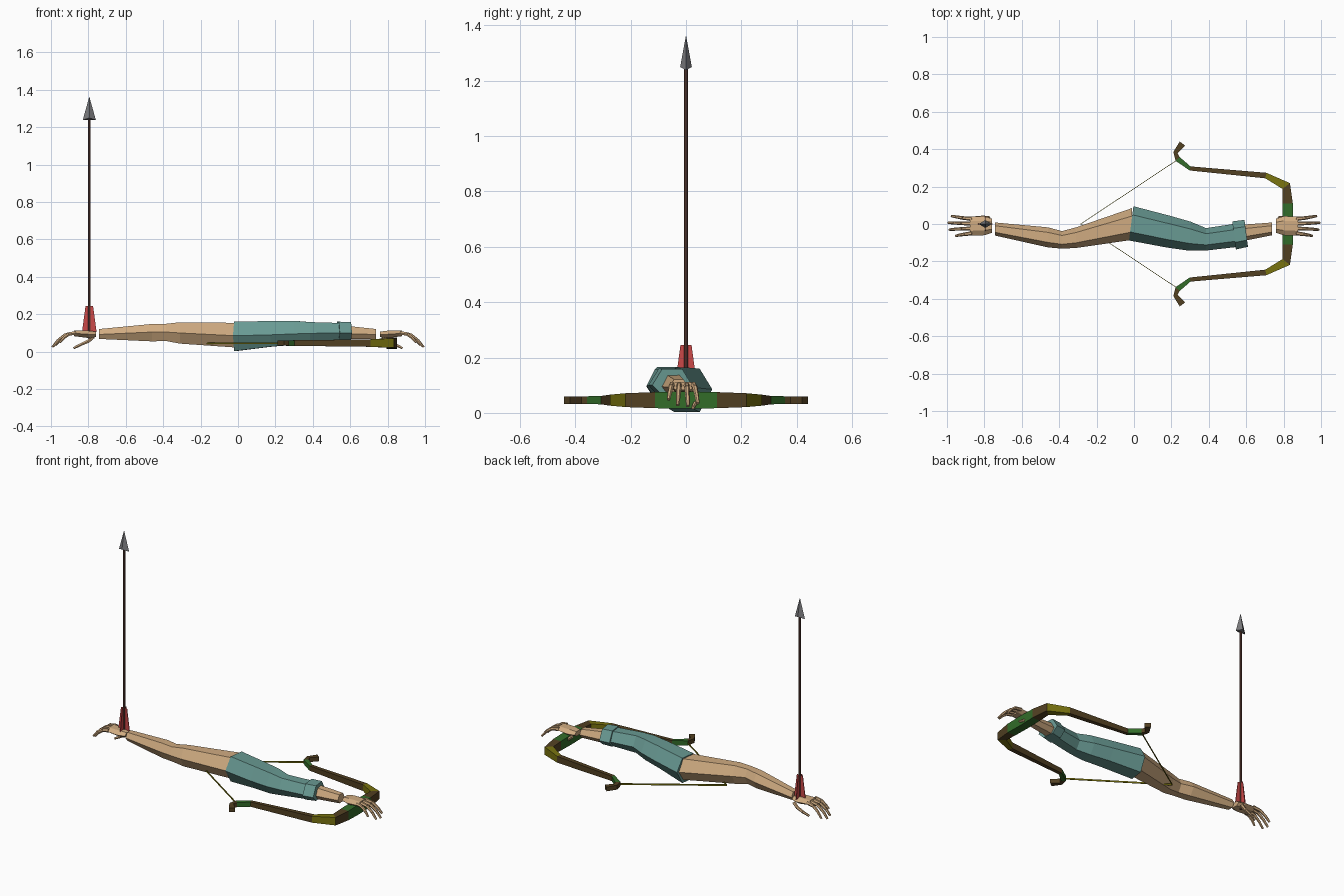
import bpy, bmesh, math
from mathutils import Vector

if "Cube" in bpy.data.objects:
    bpy.data.objects.remove(bpy.data.objects["Cube"])


def material(name, r, g, b):
    m = bpy.data.materials.new(name)
    m.diffuse_color = (r, g, b, 1)
    m.use_nodes = True
    m.node_tree.nodes["Principled BSDF"].inputs["Base Color"].default_value = m.diffuse_color
    return m


SKIN = material("skin tan", 0.63, 0.41, 0.22)
TEAL = material("sleeve teal", 0.14, 0.32, 0.29)
BROWN = material("bow brown", 0.085, 0.052, 0.016)
OLIVE = material("bow olive", 0.19, 0.17, 0.005)
GREEN = material("bow green", 0.032, 0.15, 0.022)
SHAFT = material("shaft brown", 0.12, 0.05, 0.036)
STEEL = material("arrowhead grey", 0.20, 0.20, 0.21)
RED = material("feather red", 0.60, 0.065, 0.065)


def loft(name, rings, mats, seg_mats=None):
    """Skin equal-sized rings of points and cap both ends."""
    bm = bmesh.new()
    vs = [[bm.verts.new(p) for p in ring] for ring in rings]
    n = len(vs[0])
    for i in range(len(vs) - 1):
        for j in range(n):
            k = (j + 1) % n
            f = bm.faces.new((vs[i][j], vs[i][k], vs[i + 1][k], vs[i + 1][j]))
            f.material_index = seg_mats[i] if seg_mats else 0
    for ring, s in ((vs[0], 0), (vs[-1], -1)):
        f = bm.faces.new(ring)
        f.material_index = seg_mats[s] if seg_mats else 0
    bmesh.ops.recalc_face_normals(bm, faces=bm.faces)
    me = bpy.data.meshes.new(name)
    bm.to_mesh(me)
    bm.free()
    for m in mats:
        me.materials.append(m)
    ob = bpy.data.objects.new(name, me)
    bpy.context.collection.objects.link(ob)
    return ob


def hex_ring(x, y0, y1, zb, zm, zt, slant=0.0):
    """Six-sided arm section: flat top and bottom, ridge on each side."""
    c, h = (y0 + y1) / 2, (y1 - y0) / 2
    pts = [(c - h, zm), (c - h / 2, zt), (c + h / 2, zt),
           (c + h, zm), (c + h / 2, zb), (c - h / 2, zb)]
    return [(x + slant * (y - c), y, z) for y, z in pts]


def tube(a, b, r0, r1, n=6):
    a, b = Vector(a), Vector(b)
    q = (b - a).to_track_quat('Z', 'Y')
    angles = [2 * math.pi * i / n for i in range(n)]
    return [[p + q @ Vector((r * math.cos(t), r * math.sin(t), 0)) for t in angles]
            for p, r in ((a, r0), (b, r1))]


def ribbon(points, z):
    """Rectangular sections along a flat path of (x, y, half width, half height)."""
    rings = []
    for i, (x, y, w, h) in enumerate(points):
        a = points[max(i - 1, 0)]
        b = points[min(i + 1, len(points) - 1)]
        n = Vector((a[1] - b[1], b[0] - a[0])).normalized() * w
        rings.append([(x + n.x, y + n.y, z - h), (x + n.x, y + n.y, z + h),
                      (x - n.x, y - n.y, z + h), (x - n.x, y - n.y, z - h)])
    return rings


# Bare arm
loft("bare_arm", [hex_ring(*s) for s in (
    (-0.742, -0.062, 0.008, 0.068, 0.092, 0.121),
    (-0.46, -0.125, -0.018, 0.055, 0.105, 0.148),
    (-0.385, -0.132, -0.038, 0.057, 0.105, 0.149),
    (-0.31, -0.128, -0.018, 0.043, 0.100, 0.157),
    (-0.01, -0.085, 0.085, 0.022, 0.085, 0.154))], [SKIN])

# Sleeve, cuff and wrist of the other arm
loft("sleeve", [hex_ring(*s) for s in (
    (-0.015, -0.088, 0.095, 0.003, 0.085, 0.160, 0.13),
    (0.18, -0.125, 0.045, 0.027, 0.090, 0.164, 0.10),
    (0.30, -0.143, 0.012, 0.036, 0.095, 0.165, 0.05),
    (0.385, -0.142, -0.022, 0.050, 0.098, 0.158),
    (0.55, -0.122, 0.002, 0.062, 0.100, 0.153, -0.1))], [TEAL])
loft("cuff", [hex_ring(*s) for s in (
    (0.535, -0.136, 0.014, 0.060, 0.100, 0.160, -0.13),
    (0.60, -0.122, 0.022, 0.064, 0.100, 0.159, -0.13))], [TEAL])
loft("wrist", [hex_ring(*s) for s in (
    (0.56, -0.096, -0.005, 0.066, 0.096, 0.140),
    (0.738, -0.060, 0.008, 0.068, 0.092, 0.121))], [SKIN])

# Hands: palm, four curled fingers and a thumb tucked under each palm
FINGERS = ((-0.050, -0.063, 0.68), (-0.024, -0.030, 0.95),
           (0.002, 0.007, 1.0), (0.027, 0.043, 0.86))
CURL = ((0.866, 0.101), (0.922, 0.091), (0.962, 0.061), (0.993, 0.024))
THUMB = ((0.775, 0.030, 0.080), (0.800, 0.035, 0.056),
         (0.840, 0.035, 0.038), (0.878, 0.025, 0.019))
for side, s in (("left", -1), ("right", 1)):
    palm = [hex_ring(*p) for p in (
        (0.758, -0.046, 0.028, 0.078, 0.092, 0.107),
        (0.800, -0.060, 0.042, 0.073, 0.093, 0.112),
        (0.878, -0.062, 0.040, 0.083, 0.098, 0.112))]
    loft(side + "_palm", [[(s * x, y, z) for x, y, z in r] for r in palm], [SKIN])
    chains = []
    for y0, y1, length in FINGERS:
        chains.append([(s * (0.866 + (x - 0.866) * length),
                        y0 + (y1 - y0) * i / 3,
                        0.101 + (z - 0.101) * length)
                       for i, (x, z) in enumerate(CURL)])
    chains.append([(s * x, y, z) for x, y, z in THUMB])
    for c, chain in enumerate(chains):
        part = "thumb" if c == 4 else "finger_%d" % (c + 1)
        for i in range(3):
            r = 0.0115 - 0.0015 * i
            loft("%s_%s_joint_%d" % (side, part, i + 1),
                 tube(chain[i], chain[i + 1], r, r - 0.002), [SKIN])

# Bow: grip, shoulders, limbs and recurved tips
half = [(0.822, 0.02, 0.027, 0.031), (0.822, 0.11, 0.027, 0.029),
        (0.814, 0.203, 0.025, 0.025), (0.705, 0.259, 0.015, 0.020),
        (0.300, 0.297, 0.011, 0.015), (0.233, 0.348, 0.015, 0.014),
        (0.222, 0.382, 0.012, 0.014), (0.259, 0.430, 0.018, 0.013)]
colours = [2, 0, 1, 0, 2, 0, 0]
path = [(x, -y, w, h) for x, y, w, h in reversed(half)] + half
loft("bow", ribbon(path, 0.046), [BROWN, OLIVE, GREEN],
     colours[::-1][:-1] + [2, 2, 2] + colours[1:])

# Drawn bowstring
for side, s in (("front", -1), ("back", 1)):
    loft(side + "_bowstring", ribbon([(-0.285, 0, 0.0015, 0.005),
                                      (0.235, s * 0.345, 0.0015, 0.005)], 0.045), [OLIVE])

# Upright arrow
AX = -0.795
loft("arrow_shaft", tube((AX, 0, 0.07), (AX, 0, 1.26), 0.0075, 0.0075, 8), [SHAFT])


def diamond(rx, ry, z, barb=0.0):
    return [(AX + rx, 0, z - barb), (AX, ry, z), (AX - rx, 0, z - barb), (AX, -ry, z)]


loft("arrow_head", [diamond(0.035, 0.021, 1.25, 0.012),
                    diamond(0.0005, 0.0005, 1.362)], [STEEL])

# Four tapered feathers around the shaft
for i in range(4):
    u = Vector((math.cos(i * math.pi / 2), math.sin(i * math.pi / 2), 0))
    v = Vector((-u.y, u.x, 0)) * 0.002
    rings = []
    for z, r in ((0.105, 0.039), (0.245, 0.020)):
        o = Vector((AX, 0, z))
        rings.append([o + v, o + u * r + v, o + u * r - v, o - v])
    loft("feather_%d" % (i + 1), rings, [RED])
